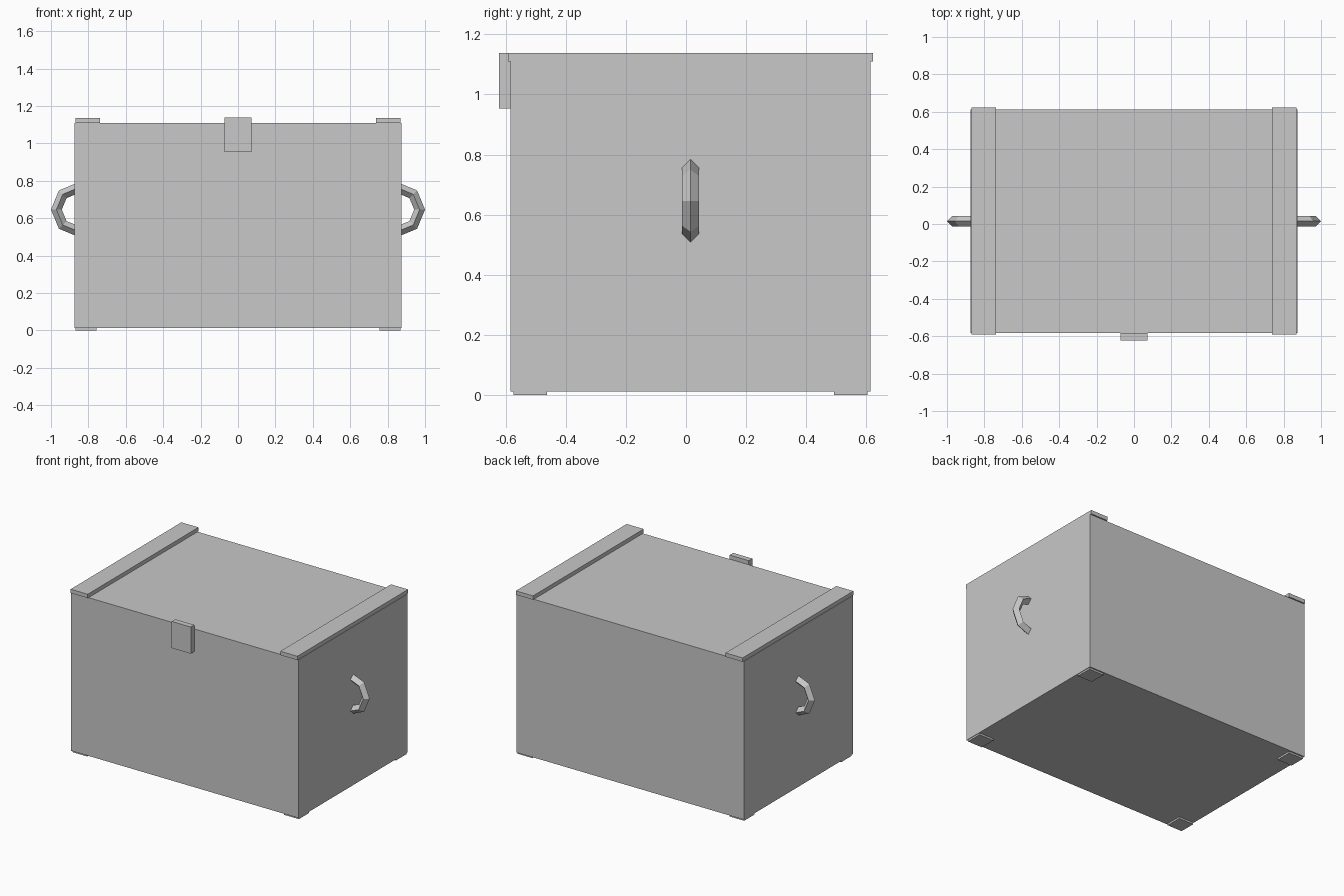
import bpy, bmesh, math
from mathutils import Vector, Matrix

if "Cube" in bpy.data.objects:
    bpy.data.objects.remove(bpy.data.objects["Cube"])

grey = bpy.data.materials.new("light grey")
grey.diffuse_color = (0.58, 0.58, 0.58, 1)
grey.use_nodes = True
grey.node_tree.nodes["Principled BSDF"].inputs["Base Color"].default_value = grey.diffuse_color


def finish(name, bm):
    bmesh.ops.recalc_face_normals(bm, faces=bm.faces)
    mesh = bpy.data.meshes.new(name)
    bm.to_mesh(mesh)
    bm.free()
    mesh.materials.append(grey)
    obj = bpy.data.objects.new(name, mesh)
    bpy.context.collection.objects.link(obj)
    return obj


def box(name, lo, hi):
    lo, hi = Vector(lo), Vector(hi)
    bm = bmesh.new()
    bmesh.ops.create_cube(bm, size=1, matrix=Matrix.Translation((lo + hi) / 2)
                          @ Matrix.Diagonal((hi - lo).to_4d()))
    return finish(name, bm)


def ring(name, centre, major, minor, sides=8):
    """Ring in the xz plane with a diamond cross-section."""
    bm = bmesh.new()
    loops = []
    for i in range(sides):
        a = 2 * math.pi * i / sides
        out = Vector((math.cos(a), 0, math.sin(a)))
        loops.append([bm.verts.new(Vector(centre) + out * (major + minor * dr)
                                   + Vector((0, minor * dy, 0)))
                      for dr, dy in ((1, 0), (0, 1), (-1, 0), (0, -1))])
    for i in range(sides):
        a, b = loops[i], loops[(i + 1) % sides]
        for j in range(4):
            k = (j + 1) % 4
            bm.faces.new((a[j], b[j], b[k], a[k]))
    return finish(name, bm)


# Main chest body
box("chest_body", (-0.873, -0.583, 0.012), (0.873, 0.613, 1.11))

# Front latch, standing slightly above the lid
box("latch", (-0.073, -0.622, 0.953), (0.073, -0.583, 1.138))

for side, s in (("left", -1), ("right", 1)):
    # Lid battens
    x0, x1 = sorted((s * 0.739, s * 0.87))
    box(side + "_batten", (x0, -0.592, 1.11), (x1, 0.622, 1.137))
    # Carrying handles, half sunk in the side walls
    ring(side + "_handle", (s * 0.855, 0.015, 0.646), 0.116, 0.029)
    # Thin feet
    x0, x1 = sorted((s * 0.756, s * 0.869))
    box(side + "_front_foot", (x0, -0.574, 0), (x1, -0.462, 0.012))
    box(side + "_back_foot", (x0, 0.492, 0), (x1, 0.604, 0.012))
